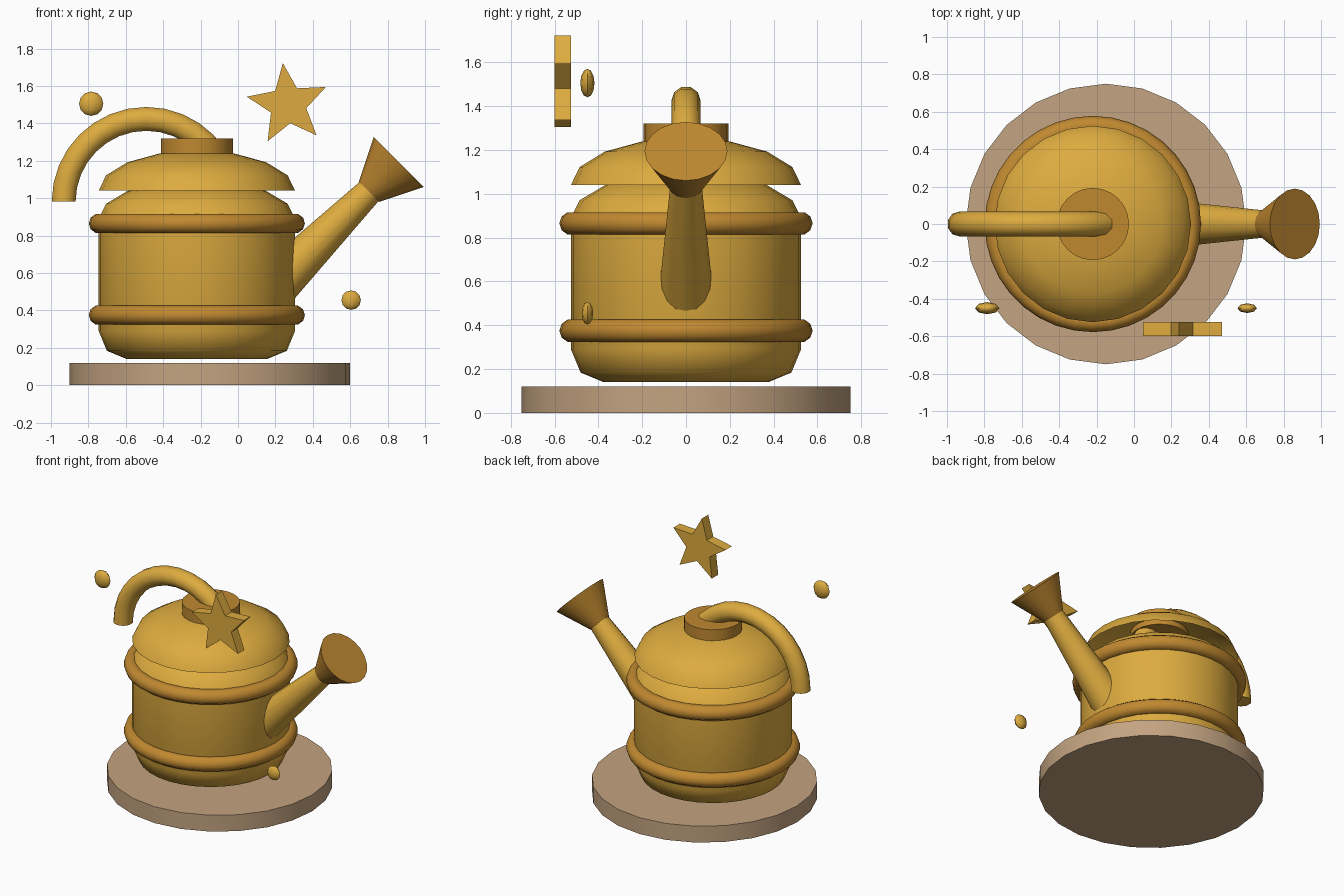
import bpy, bmesh, math
from math import sin, cos, pi, radians
from mathutils import Vector, Matrix

cube = bpy.data.objects.get("Cube")
if cube:
    bpy.data.objects.remove(cube)


def material(name, rgb):
    m = bpy.data.materials.new(name)
    m.use_nodes = True
    color = (*rgb, 1)
    m.diffuse_color = color
    m.node_tree.nodes["Principled BSDF"].inputs["Base Color"].default_value = color
    return m


GOLD = material("gold", (0.73, 0.41, 0.05))
BRONZE = material("bronze", (0.53, 0.25, 0.03))
TAN = material("tan", (0.55, 0.37, 0.22))

BODY_X = -0.22
BODY_R = 0.525


def finish(name, bm, mat, smooth=True, angle=35):
    bmesh.ops.remove_doubles(bm, verts=bm.verts, dist=1e-5)
    bmesh.ops.recalc_face_normals(bm, faces=bm.faces)
    mesh = bpy.data.meshes.new(name)
    bm.to_mesh(mesh)
    bm.free()
    mesh.materials.append(mat)
    ob = bpy.data.objects.new(name, mesh)
    bpy.context.collection.objects.link(ob)
    if smooth:
        bpy.ops.object.select_all(action='DESELECT')
        bpy.context.view_layer.objects.active = ob
        ob.select_set(True)
        bpy.ops.object.shade_smooth_by_angle(angle=radians(angle))
    return ob


def lathe(name, profile, mat, origin, axis=(0, 0, 1), steps=24, angle=35):
    """Spin (radius, height) points around an axis through origin."""
    bm = bmesh.new()
    verts = [bm.verts.new((r, 0, z)) for r, z in profile]
    edges = [bm.edges.new(pair) for pair in zip(verts, verts[1:])]
    bmesh.ops.spin(bm, geom=verts + edges, cent=(0, 0, 0), axis=(0, 0, 1),
                   angle=2 * pi, steps=steps)
    turn = Vector((0, 0, 1)).rotation_difference(Vector(axis)).to_matrix().to_4x4()
    bm.transform(Matrix.Translation(origin) @ turn)
    return finish(name, bm, mat, angle=angle)


def dome(height):
    """Quarter-ellipse profile from rim to top."""
    return [(BODY_R * cos(a), height * sin(a)) for a in (i * pi / 8 for i in range(5))]


# Round plinth
lathe("base_disc", [(0, 0), (0.75, 0), (0.75, 0.12), (0, 0.12)], TAN, (-0.15, 0, 0))

# Can body with a rounded foot, a shoulder dome and a hollow lid above it
lathe("body", [(0, 0.14), (0.375, 0.14), (0.481, 0.184), (BODY_R, 0.29), (BODY_R, 0.89)],
      GOLD, (BODY_X, 0, 0), steps=32, angle=50)
lathe("shoulder", dome(0.21), GOLD, (BODY_X, 0, 0.89))
lathe("lid", dome(0.215), GOLD, (BODY_X, 0, 1.04))
lathe("lid_cap", [(0, 1.2), (0.193, 1.2), (0.193, 1.32), (0, 1.32)], BRONZE, (BODY_X, 0, 0))

# Hoops around the body
for name, z in (("lower_hoop", 0.375), ("upper_hoop", 0.865)):
    ring = [(BODY_R + 0.053 * cos(i * pi / 5), 0.053 * sin(i * pi / 5)) for i in range(11)]
    lathe(name, ring, BRONZE, (BODY_X, 0, z), steps=36, angle=60)

# Spout and flared rose, both along one diagonal
lathe("spout", [(0, 0), (0.125, 0), (0.072, 0.71), (0, 0.71)], GOLD,
      (0.2, 0, 0.535), axis=(1, 0, 1), steps=16)
lathe("rose", [(0, 0), (0.076, 0), (0.189, 0.226), (0, 0.226)], BRONZE,
      (0.70, 0, 1.034), axis=(1, 0, 1), steps=20)

# Handle: half a ring swept in the xz plane
bm = bmesh.new()
circle = bmesh.ops.create_circle(bm, cap_ends=True, segments=10, radius=0.067,
                                 matrix=Matrix.Translation((-0.932, 0, 0.982)))
swept = bmesh.ops.spin(bm, geom=bm.faces[:], cent=(-0.49, 0, 0.982), axis=(0, 1, 0),
                       angle=pi, steps=16)
finish("handle", bm, GOLD, angle=50)

# Floating star
bm = bmesh.new()
points = []
for i in range(10):
    r = 0.1 if i % 2 else 0.224
    a = radians(97 + 36 * i)
    points.append(bm.verts.new((0.267 + r * cos(a), -0.6, 1.5 + r * sin(a))))
front = bm.faces.new(points)
extruded = bmesh.ops.extrude_face_region(bm, geom=[front], use_keep_orig=True)
bmesh.ops.translate(bm, vec=(0, 0.075, 0),
                    verts=[g for g in extruded["geom"] if isinstance(g, bmesh.types.BMVert)])
finish("star", bm, GOLD, smooth=False)

# Floating flattened beads
for name, x, z, r in (("upper_bead", -0.785, 1.505, 0.065), ("lower_bead", 0.605, 0.455, 0.052)):
    bm = bmesh.new()
    bmesh.ops.create_uvsphere(bm, u_segments=8, v_segments=6, radius=r)
    bm.transform(Matrix.Translation((x, -0.45, z)) @ Matrix.Diagonal((1, 0.5, 1, 1)))
    finish(name, bm, GOLD, angle=60)
